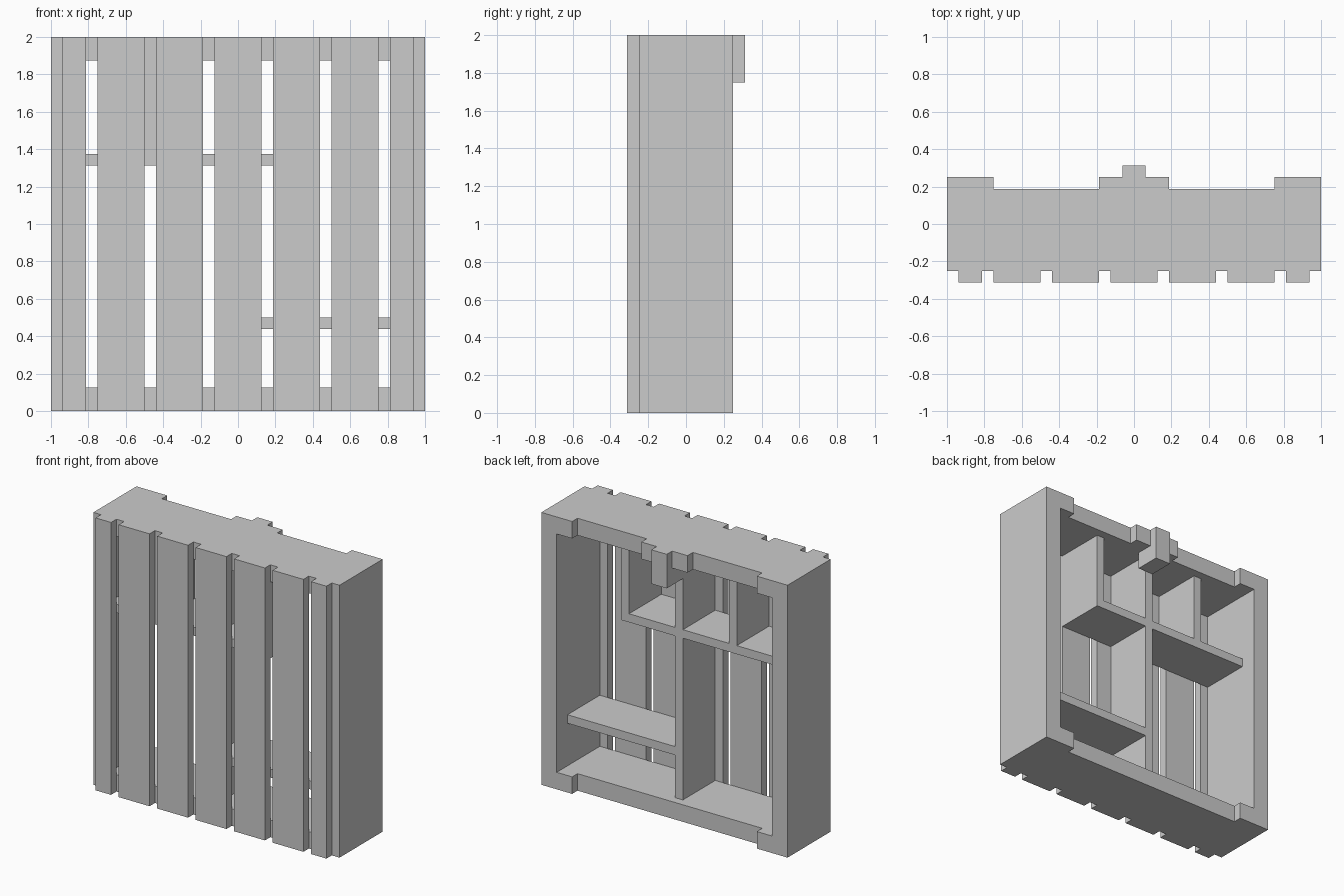
import bpy
import bmesh
from mathutils import Matrix, Vector

if "Cube" in bpy.data.objects:
    bpy.data.objects.remove(bpy.data.objects["Cube"])

U = 1 / 16  # base grid unit


def box(name, x, y, z):
    """Box from (min, max) ranges given in grid units."""
    lo, hi = (Vector(p) * U for p in zip(x, y, z))
    bm = bmesh.new()
    bmesh.ops.create_cube(bm, size=1, matrix=Matrix.Diagonal((*(hi - lo), 1)))
    me = bpy.data.meshes.new(name)
    bm.to_mesh(me)
    bm.free()
    ob = bpy.data.objects.new(name, me)
    ob.location = (lo + hi) / 2
    bpy.context.collection.objects.link(ob)
    return ob


# Outer case: top and bottom boards between two deeper side walls
for label, z in (("bottom", (0, 2)), ("top", (30, 32))):
    box(label + "_board", (-14, 14), (-4, 3), z)
    # Corner brackets stepping out at the open back
    for side, x in (("left", (-14, -12)), ("right", (12, 14))):
        box(f"{label}_{side}_bracket", x, (3, 4), z)
box("left_wall", (-16, -14), (-4, 4), (0, 32))
box("right_wall", (14, 16), (-4, 4), (0, 32))

# Front slats: narrow at the ends, five wide ones between
slats = [(-15, -13)] + [(c - 2, c + 2) for c in (-10, -5, 0, 5, 10)] + [(13, 15)]
for i, x in enumerate(slats):
    box(f"slat_{i + 1}", x, (-5, -4), (0, 32))

# Inner shelves and dividers
box("centre_divider", (-1, 0), (-4, 2), (2, 30))
box("upper_left_shelf", (-14, -1), (-4, 2), (21, 22))
box("upper_right_shelf", (0, 7), (-4, 2), (21, 22))
box("lower_right_shelf", (0, 14), (-4, 2), (7, 8))
box("left_divider", (-8, -7), (-4, 2), (22, 30))
box("right_divider", (6, 7), (-4, 2), (22, 30))

# Latch at the top of the back
box("latch_plate", (-3, 3), (3, 4), (30, 32))
box("latch", (-1, 1), (2, 5), (28, 32))
